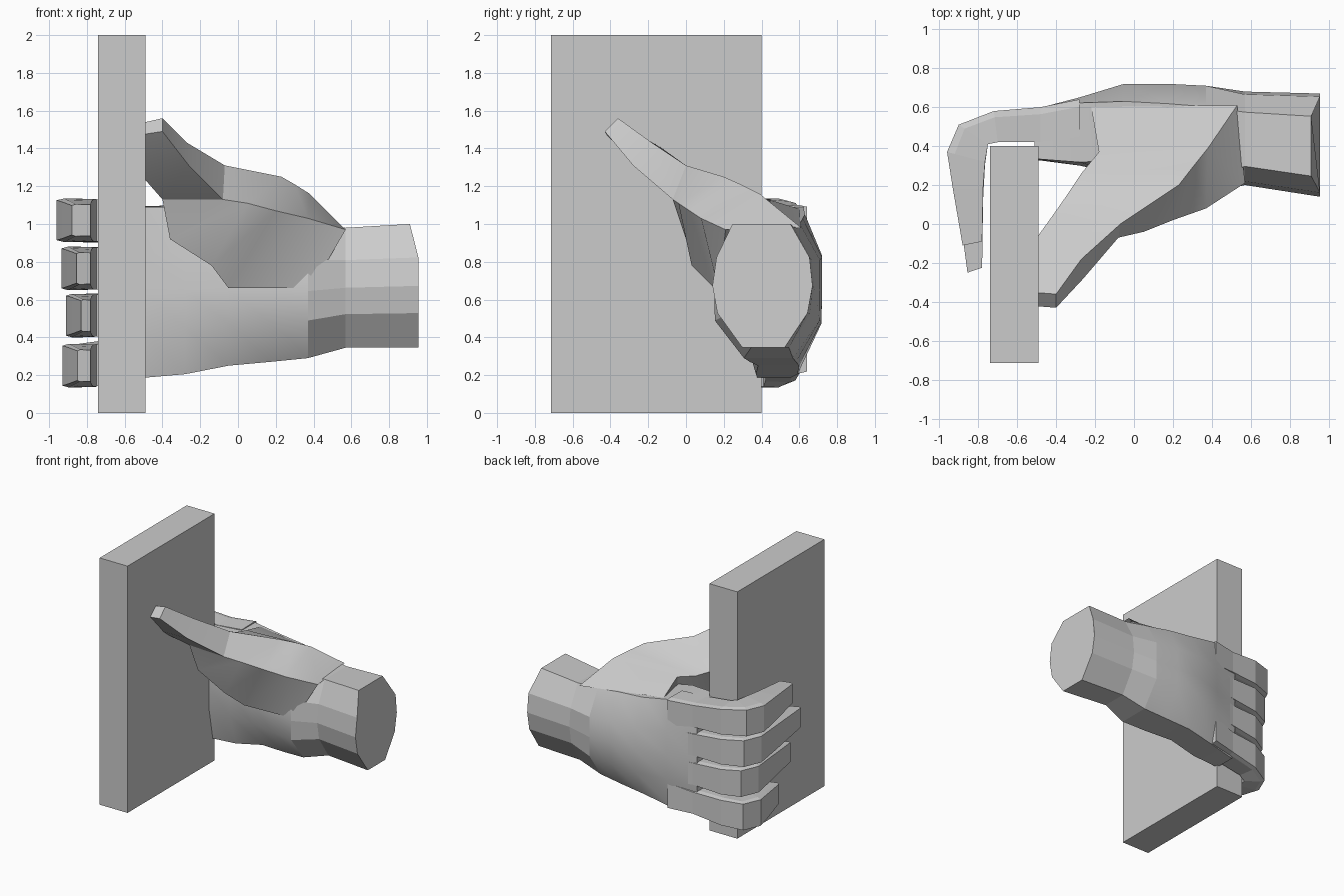
import bpy
import bmesh
from mathutils import Vector

default_cube = bpy.data.objects.get("Cube")
if default_cube:
    bpy.data.objects.remove(default_cube, do_unlink=True)

grey = bpy.data.materials.new("plain grey")
grey.use_nodes = True
colour = (0.6, 0.6, 0.6, 1.0)
grey.diffuse_color = colour
grey.node_tree.nodes["Principled BSDF"].inputs["Base Color"].default_value = colour


def finish(name, bm, smooth_angle=None):
    """Turn a bmesh into a named, coloured object."""
    bmesh.ops.recalc_face_normals(bm, faces=bm.faces)
    mesh = bpy.data.meshes.new(name)
    bm.to_mesh(mesh)
    bm.free()
    mesh.materials.append(grey)
    obj = bpy.data.objects.new(name, mesh)
    bpy.context.collection.objects.link(obj)
    if smooth_angle:
        bpy.ops.object.select_all(action="DESELECT")
        obj.select_set(True)
        bpy.context.view_layer.objects.active = obj
        bpy.ops.object.shade_smooth_by_angle(angle=smooth_angle)
    return obj


def loft(name, rings, smooth_angle=None):
    """Skin a list of equally long point rings and cap both ends."""
    bm = bmesh.new()
    loops = [[bm.verts.new(point) for point in ring] for ring in rings]
    for first, second in zip(loops, loops[1:]):
        count = len(first)
        for i in range(count):
            j = (i + 1) % count
            bm.faces.new((first[i], first[j], second[j], second[i]))
    bm.faces.new(loops[0])
    bm.faces.new(list(reversed(loops[-1])))
    return finish(name, bm, smooth_angle)


# Flat upright board held by the hand
board = bmesh.new()
bmesh.ops.create_cube(board, size=1)
low, high = Vector((-0.74, -0.715, 0)), Vector((-0.49, 0.40, 2))
for vert in board.verts:
    for axis in range(3):
        vert.co[axis] = high[axis] if vert.co[axis] > 0 else low[axis]
finish("board", board)

# Wrist and palm share one ten-sided outline, stretched along x
outline = [(0.2, 1), (0.78, 1), (0.97, 0.73), (1, 0.5), (0.95, 0.28),
           (0.72, 0), (0.3, 0), (0.05, 0.28), (0, 0.5), (0.04, 0.73)]


def palm_ring(x, front, back, bottom, top, squareness):
    ring = []
    for across, up in outline:
        across = 0.5 + (across - 0.5) * (1 + squareness)
        across = min(max(across, 0), 1)
        slant = 0.045 if x > 0.9 and up == 1 else 0
        ring.append((x - slant,
                     front + (back - front) * across,
                     bottom + (top - bottom) * up))
    return ring


# x, front, back, bottom, top, squareness
wrist_stations = [(0.955, 0.14, 0.67, 0.345, 1.0, 0),
                  (0.57, 0.2, 0.68, 0.345, 0.98, 0),
                  (0.37, 0.15, 0.71, 0.29, 1.0, 0.1)]
palm_stations = [wrist_stations[-1],
                 (0.17, 0.19, 0.72, 0.27, 1.03, 0.1),
                 (-0.05, 0.25, 0.72, 0.25, 1.05, 0.1),
                 (-0.28, 0.3, 0.65, 0.205, 1.09, 0.5),
                 (-0.51, 0.33, 0.59, 0.185, 1.09, 0.6)]
loft("wrist", [palm_ring(*s) for s in wrist_stations])
loft("palm", [palm_ring(*s) for s in palm_stations], smooth_angle=0.7)

# Thumb and its web, running from the tip over the back of the hand
# Each ring: outer top, outer bottom, inner bottom, inner top
thumb_rings = [
    [(-0.4, -0.36, 1.56), (-0.4, -0.43, 1.49), (-0.53, -0.42, 1.47), (-0.53, -0.35, 1.53)],
    [(-0.27, -0.18, 1.43), (-0.26, -0.28, 1.31), (-0.54, -0.25, 1.29), (-0.55, -0.14, 1.41)],
    [(-0.07, 0, 1.31), (-0.08, -0.07, 1.13), (-0.4, -0.05, 1.13), (-0.42, 0.04, 1.25)],
    [(0.23, 0.2, 1.25), (0.05, -0.04, 1.11), (-0.36, 0, 0.92), (-0.35, 0.14, 1.16)],
    [(0.3, 0.29, 1.21), (0.2, 0.02, 1.07), (-0.14, 0.03, 0.78), (-0.27, 0.26, 1.14)],
    [(0.38, 0.39, 1.16), (0.37, 0.08, 1.03), (-0.05, 0.15, 0.66), (-0.18, 0.37, 1.15)],
    [(0.53, 0.61, 0.98), (0.57, 0.21, 0.97), (0.39, 0.17, 0.66), (-0.22, 0.6, 1.08)],
]
loft("thumb", thumb_rings, smooth_angle=0.4)

# Fingers: outer xy, inner xy and half height, from knuckle to tip
finger_path = [
    ((-0.28, 0.64), (-0.28, 0.45), 0.11),
    ((-0.48, 0.6), (-0.48, 0.42), 0.095),
    ((-0.72, 0.58), (-0.7, 0.42), 0.11),
    ((-0.9, 0.51), (-0.75, 0.41), 0.115),
    ((-0.96, 0.37), (-0.765, 0.32), 0.115),
    ((-0.93, 0.18), (-0.775, 0.18), 0.105),
    ((-0.88, -0.11), (-0.78, -0.09), 0.085),
]
bend_y, full_tip_y = 0.37, -0.11


def finger(name, knuckle_z, curl_z, reach_x, tip_y):
    def place(point):
        x, y = point
        if x < -0.8:
            x += (reach_x + 0.96)
        if y < bend_y:
            y = bend_y + (y - bend_y) * (bend_y - tip_y) / (bend_y - full_tip_y)
        return Vector((x, y, 0))

    rings = []
    for i, (outer, inner, half) in enumerate(finger_path):
        z = knuckle_z + (curl_z - knuckle_z) * min(i / 3, 1)
        out, inn = place(outer), place(inner)
        middle = out.lerp(inn, 0.2)
        side = [(out, 0.92), (middle, 1), (inn, 0.97)]
        upper = [p + Vector((0, 0, z + half * k)) for p, k in side]
        lower = [p + Vector((0, 0, z - half * k)) for p, k in reversed(side)]
        rings.append(upper + lower)
    loft(name, rings)


finger("index_finger", 0.99, 1.02, -0.96, -0.11)
finger("middle_finger", 0.77, 0.765, -0.935, -0.25)
finger("ring_finger", 0.54, 0.515, -0.91, -0.15)
finger("little_finger", 0.32, 0.25, -0.93, 0.02)
